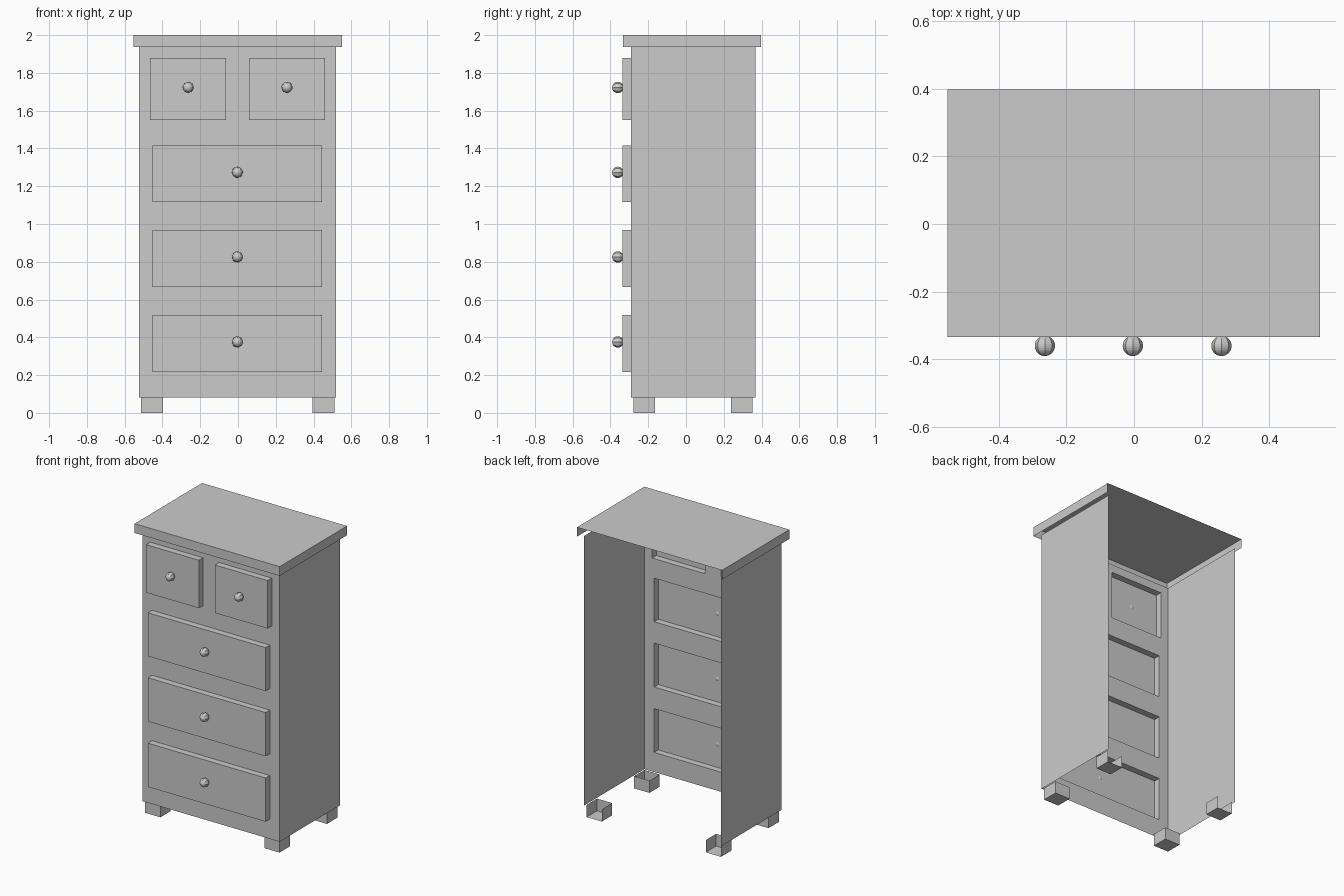
import bpy, bmesh
from mathutils import Matrix, Vector

default = bpy.data.objects.get("Cube")
if default:
    bpy.data.objects.remove(default, do_unlink=True)

grey = bpy.data.materials.new("plain grey")
grey.use_nodes = True
COLOUR = (0.6, 0.6, 0.6, 1)
grey.diffuse_color = COLOUR
grey.node_tree.nodes["Principled BSDF"].inputs["Base Color"].default_value = COLOUR


def add_object(name, bm):
    mesh = bpy.data.meshes.new(name)
    bm.to_mesh(mesh)
    bm.free()
    mesh.materials.append(grey)
    obj = bpy.data.objects.new(name, mesh)
    bpy.context.collection.objects.link(obj)
    return obj


def open_box(name, x, y, z, missing):
    """Thin-walled box spanning three ranges, without the sides in missing."""
    bm = bmesh.new()
    bmesh.ops.create_cube(bm, size=1)
    bm.normal_update()
    sides = {"front": (0, -1, 0), "back": (0, 1, 0), "top": (0, 0, 1), "bottom": (0, 0, -1)}
    gone = [f for f in bm.faces if any(f.normal.dot(Vector(sides[m])) > 0.9 for m in missing)]
    bmesh.ops.delete(bm, geom=gone, context="FACES")
    for v in bm.verts:
        v.co = [(a + b) / 2 + c * (b - a) for (a, b), c in zip((x, y, z), v.co)]
    return add_object(name, bm)


BODY_X, BODY_Y, BODY_Z = (-0.525, 0.52), (-0.29, 0.367), (0.082, 1.936)
DRAWER_FRONT = -0.335
WIDE = (-0.452, 0.445)
DRAWERS = {
    "upper_right_drawer": ((-0.465, -0.063), (1.55, 1.88)),
    "upper_left_drawer": ((0.058, 0.46), (1.55, 1.88)),
    "second_drawer": (WIDE, (1.116, 1.415)),
    "third_drawer": (WIDE, (0.667, 0.968)),
    "bottom_drawer": (WIDE, (0.217, 0.518)),
}

# Top slab and side panels, open at the back and below
open_box("top_slab", (-0.553, 0.551), (-0.334, 0.398), (1.936, 2), ("back", "bottom"))
open_box("side_panels", BODY_X, BODY_Y, BODY_Z, ("front", "back", "top", "bottom"))

# Front frame: a grid of cells, leaving the drawer openings free
xs = sorted({*BODY_X, *(v for dx, dz in DRAWERS.values() for v in dx)})
zs = sorted({*BODY_Z, *(v for dx, dz in DRAWERS.values() for v in dz)})
frame = bmesh.new()
grid = [[frame.verts.new((x, BODY_Y[0], z)) for x in xs] for z in zs]
for j in range(len(zs) - 1):
    for i in range(len(xs) - 1):
        cx, cz = (xs[i] + xs[i + 1]) / 2, (zs[j] + zs[j + 1]) / 2
        if not any(a < cx < b and c < cz < d for (a, b), (c, d) in DRAWERS.values()):
            frame.faces.new((grid[j][i], grid[j][i + 1], grid[j + 1][i + 1], grid[j + 1][i]))
bmesh.ops.delete(frame, geom=[v for v in frame.verts if not v.link_faces], context="VERTS")
add_object("front_frame", frame)

# Raised drawers, hollow behind, each with a round knob
for name, (dx, dz) in DRAWERS.items():
    open_box(name, dx, (DRAWER_FRONT, BODY_Y[0]), dz, ("back",))
    knob = bmesh.new()
    bmesh.ops.create_uvsphere(knob, u_segments=8, v_segments=16, radius=0.03,
                              matrix=Matrix.Rotation(1.5708, 4, "X"))
    centre = (sum(dx) / 2, -0.361, sum(dz) / 2 + 0.008)
    bmesh.ops.translate(knob, verts=knob.verts, vec=centre)
    add_object(name.replace("drawer", "knob"), knob)

# Hollow feet; the rear pair is open at the back
for side, fx in (("right", (-0.513, -0.397)), ("left", (0.394, 0.51))):
    open_box("front_foot_" + side, fx, (-0.277, -0.165), (0, 0.084), ("top",))
    open_box("rear_foot_" + side, fx, (0.239, 0.352), (0, 0.084), ("top", "back"))
